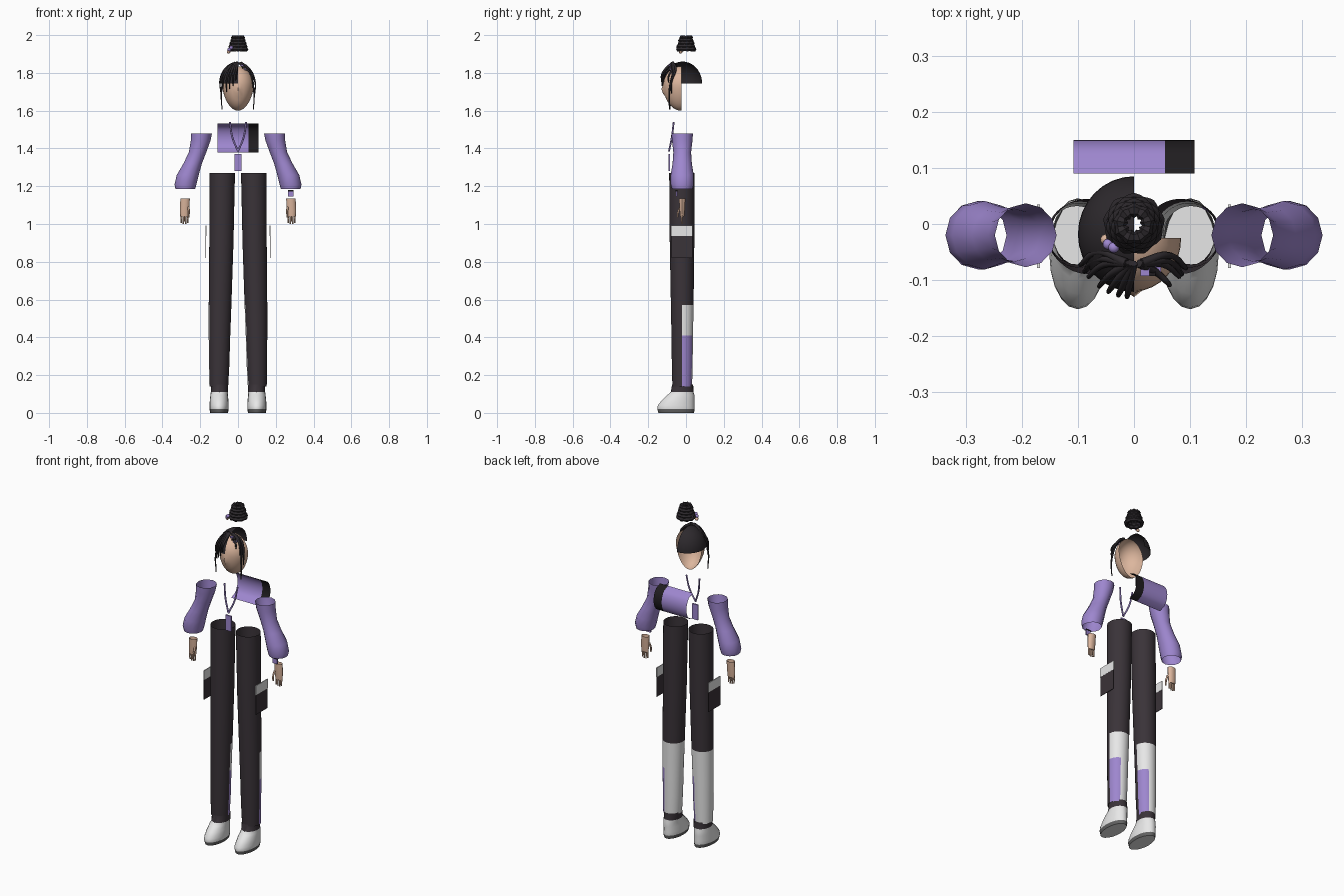
import bpy, bmesh, math
from mathutils import Vector, Matrix

cube = bpy.data.objects.get("Cube")
if cube:
    bpy.data.objects.remove(cube)


def material(name, r, g, b):
    m = bpy.data.materials.new(name)
    m.use_nodes = True
    m.diffuse_color = (r, g, b, 1)
    m.node_tree.nodes["Principled BSDF"].inputs["Base Color"].default_value = (r, g, b, 1)
    return m


HAIR = material("dark hair", .026, .022, .026)
CLOTH = material("charcoal cloth", .042, .033, .04)
BLACK = material("black band", .014, .012, .014)
PURPLE = material("purple", .34, .24, .62)
SKIN = material("skin", .72, .47, .34)
WHITE = material("white", .8, .8, .8)
SOLE = material("sole grey", .12, .12, .12)


def finish(name, bm, mats, rule=None, smooth=True):
    bm.normal_update()
    if rule:
        for f in bm.faces:
            f.material_index = rule(f.calc_center_median(), f.normal)
    mesh = bpy.data.meshes.new(name)
    bm.to_mesh(mesh)
    bm.free()
    for m in mats:
        mesh.materials.append(m)
    ob = bpy.data.objects.new(name, mesh)
    bpy.context.collection.objects.link(ob)
    if smooth:
        bpy.ops.object.select_all(action='DESELECT')
        ob.select_set(True)
        bpy.context.view_layer.objects.active = ob
        bpy.ops.object.shade_smooth_by_angle(angle=math.radians(40))
    return ob


def loft(name, rings, mats, sides=20, rule=None, floor=False):
    """Tube through elliptical rings (z, cx, cy, rx, ry), listed upwards."""
    bm = bmesh.new()
    loops = []
    for z, cx, cy, rx, ry in rings:
        angles = [math.tau * i / sides for i in range(sides)]
        loops.append([bm.verts.new((cx + rx * math.cos(a), cy + ry * math.sin(a), z)) for a in angles])
    for lo, hi in zip(loops, loops[1:]):
        for i in range(sides):
            j = (i + 1) % sides
            bm.faces.new((lo[i], lo[j], hi[j], hi[i]))
    if floor:
        bm.faces.new(loops[0][::-1])
    return finish(name, bm, mats, rule)


def box(name, centre, size, mats, rule=None):
    bm = bmesh.new()
    bmesh.ops.create_cube(bm, size=1, matrix=Matrix.Translation(centre) @ Matrix.Diagonal((*size, 1)))
    return finish(name, bm, mats, rule, smooth=False)


def strand(name, points, radius, mat, tip=.3):
    cu = bpy.data.curves.new(name, 'CURVE')
    cu.dimensions = '3D'
    cu.bevel_depth = radius
    cu.bevel_resolution = 1
    cu.resolution_u = 6
    cu.use_fill_caps = True
    sp = cu.splines.new('BEZIER')
    sp.bezier_points.add(len(points) - 1)
    for i, (bp, p) in enumerate(zip(sp.bezier_points, points)):
        bp.co = p
        bp.handle_left_type = bp.handle_right_type = 'AUTO'
        bp.radius = 1 - (1 - tip) * i / (len(points) - 1)
    cu.materials.append(mat)
    ob = bpy.data.objects.new(name, cu)
    bpy.context.collection.objects.link(ob)


# Legs: white calf panel behind, purple patch on the +x side
def leg_rule(c, n):
    if c.z > .57 or n.y < (.05 if n.x > 0 else -.35):
        return 0
    return 2 if n.x > .45 and c.z < .41 else 1


def shoe_rule(c, n):
    if n.z < -.9:
        return 0
    return 1 if c.z < .02 else 2 if c.z > .11 else 0


for side, s in (("left", 1), ("right", -1)):
    loft(side + "_trouser_leg",
         [(.14, s * .102, -.02, .05, .052), (.25, s * .1, -.02, .054, .055), (.41, s * .098, -.02, .057, .057),
          (.57, s * .095, -.02, .06, .06), (.9, s * .088, -.021, .064, .065), (1.27, s * .083, -.022, .067, .067)],
         [CLOTH, WHITE, PURPLE], 32, leg_rule)
    # Shoes with sole and ankle cuff
    loft(side + "_shoe",
         [(0, s * .1, -.052, .047, .094), (.02, s * .1, -.053, .051, .099), (.04, s * .1, -.052, .051, .097),
          (.07, s * .1, -.04, .049, .085), (.095, s * .1, -.027, .046, .071), (.11, s * .098, -.02, .046, .06),
          (.15, s * .098, -.018, .046, .056)],
         [WHITE, SOLE, CLOTH], 20, shoe_rule, floor=True)
    # Hip pouches
    box(side + "_hip_panel", (s * .17, -.022, .905), (.003, .112, .17), [CLOTH])
    box(side + "_hip_panel_trim", (s * .17, -.022, .965), (.005, .113, .055), [WHITE])
    # Open sleeves
    loft(side + "_sleeve",
         [(1.185, s * .279, -.02, .052, .054), (1.21, s * .278, -.02, .058, .061), (1.26, s * .266, -.02, .058, .061),
          (1.32, s * .24, -.02, .049, .051), (1.38, s * .214, -.02, .046, .047), (1.44, s * .198, -.02, .052, .054),
          (1.48, s * .193, -.02, .055, .057)], [PURPLE], 12)
    # Hands
    loft(side + "_palm",
         [(1.04, s * .283, -.02, .022, .011), (1.07, s * .283, -.02, .025, .014), (1.135, s * .28, -.02, .025, .018)],
         [SKIN], 10, floor=True)
    for k in range(4):
        x = s * (.266 + k * .0115)
        strand(f"{side}_finger_{k}", [(x, -.02, 1.05), (x, -.022, 1.02), (x, -.02, 1.0 + .006 * (k in (0, 3)))],
               .0055, SKIN, .7)
    strand(side + "_thumb", [(s * .262, -.03, 1.09), (s * .26, -.042, 1.06), (s * .262, -.045, 1.035)], .006, SKIN, .7)
    # Neck cord
    strand(side + "_neck_cord", [(s * .043, -.065, 1.54), (s * .03, -.075, 1.46), (0, -.09, 1.385)], .005, PURPLE, 1)

box("wrist_tag", (.28, -.05, 1.16), (.028, .008, .03), [PURPLE])
box("wrist_tag_edge", (.28, -.05, 1.177), (.03, .009, .008), [BLACK])
box("chest_tag", (0, -.088, 1.325), (.038, .009, .09), [PURPLE])

# Curved back panel with a black band
bm = bmesh.new()
columns = []
for x in (-.108, .055, .108):
    arc = [-1 + 2 * i / 10 for i in range(11)]
    columns.append([bm.verts.new((x, .09 + .06 * math.sqrt(max(0, 1 - t * t)), 1.455 + .077 * t)) for t in arc])
for a, b in zip(columns, columns[1:]):
    for i in range(10):
        bm.faces.new((a[i], a[i + 1], b[i + 1], b[i]))
finish("back_panel", bm, [PURPLE, BLACK], lambda c, n: int(c.x > .055))


# Head parts cut from spheres
def cut_sphere(name, mat, shape, cuts):
    bm = bmesh.new()
    bmesh.ops.create_uvsphere(bm, u_segments=32, v_segments=20, radius=1)
    for v in bm.verts:
        v.co = shape(v.co)
    for point, normal in cuts:
        bmesh.ops.bisect_plane(bm, geom=bm.verts[:] + bm.edges[:] + bm.faces[:], plane_co=point,
                               plane_no=normal, clear_outer=True)
    finish(name, bm, [mat])


def face_shape(c):
    down = max(0, -c.z)
    nose = .014 * max(0, 1 - abs(c.x) / .2) * max(0, 1 - abs(c.z + .2) / .25) * (c.y < 0)
    return Vector((c.x * .084 * (1 - .12 * down), -.025 + c.y * .095 - nose,
                   1.735 + c.z * (.135 if c.z < 0 else .1)))


cut_sphere("face", SKIN, face_shape, [((0, -.025, 0), (0, 1, 0))])
cut_sphere("hair_cap", HAIR, lambda c: Vector((c.x * .1, -.018 + c.y * .103, 1.745 + c.z * .115)),
           [((0, 0, 0), (1, 0, 0)), ((0, 0, 1.745), (0, 0, -1))])

# Fringe and side locks
locks = [(-.085, 1.605), (-.092, 1.7), (-.078, 1.715), (-.06, 1.7), (-.044, 1.715), (-.027, 1.73), (-.012, 1.76),
         (.082, 1.605), (.089, 1.69), (.078, 1.75), (.062, 1.79)]
for i, (x, z) in enumerate(locks):
    depth = -.018 - .112 * math.sqrt(1 - min(.85, (x / .105) ** 2))
    strand(f"hair_lock_{i}", [(x * .15, -.07, 1.853), (x * .65, depth + .022, 1.822),
                              (x * 1.02, depth, (z + 1.81) / 2), (x, depth, z)], .0085, HAIR)

# Hair clip
for i, (x, z, m) in enumerate([(.02, 1.84, PURPLE), (.03, 1.828, BLACK), (.04, 1.818, PURPLE)]):
    box(f"hair_clip_{i}", (x, -.083, z), (.016, .02, .008), [m])

# Braided bun: stacked knotted rings, open in the middle
for k in range(5):
    bm = bmesh.new()
    major, n, m = .042 - .0045 * k, 36, 6
    grid = []
    for i in range(n):
        a = math.tau * i / n
        r = .0115 + .002 * math.sin(9 * a + k * math.pi)
        grid.append([bm.verts.new(((major + r * math.cos(b)) * math.cos(a), (major + r * math.cos(b)) * math.sin(a),
                                   1.925 + .0155 * k + r * math.sin(b)))
                     for b in [math.tau * j / m for j in range(m)]])
    for i in range(n):
        for j in range(m):
            p, q, jj = grid[i], grid[(i + 1) % n], (j + 1) % m
            bm.faces.new((p[j], q[j], q[jj], p[jj]))
    finish(f"bun_braid_{k}", bm, [HAIR])

# Bun beads
for i, (x, y, z, m) in enumerate([(-.046, -.036, 1.924, PURPLE), (-.036, -.042, 1.934, PURPLE),
                                  (-.05, -.028, 1.912, SKIN), (-.04, .005, 1.93, PURPLE)]):
    bm = bmesh.new()
    bmesh.ops.create_icosphere(bm, subdivisions=2, radius=.01, matrix=Matrix.Translation((x, y, z)))
    finish(f"bun_bead_{i}", bm, [m])
